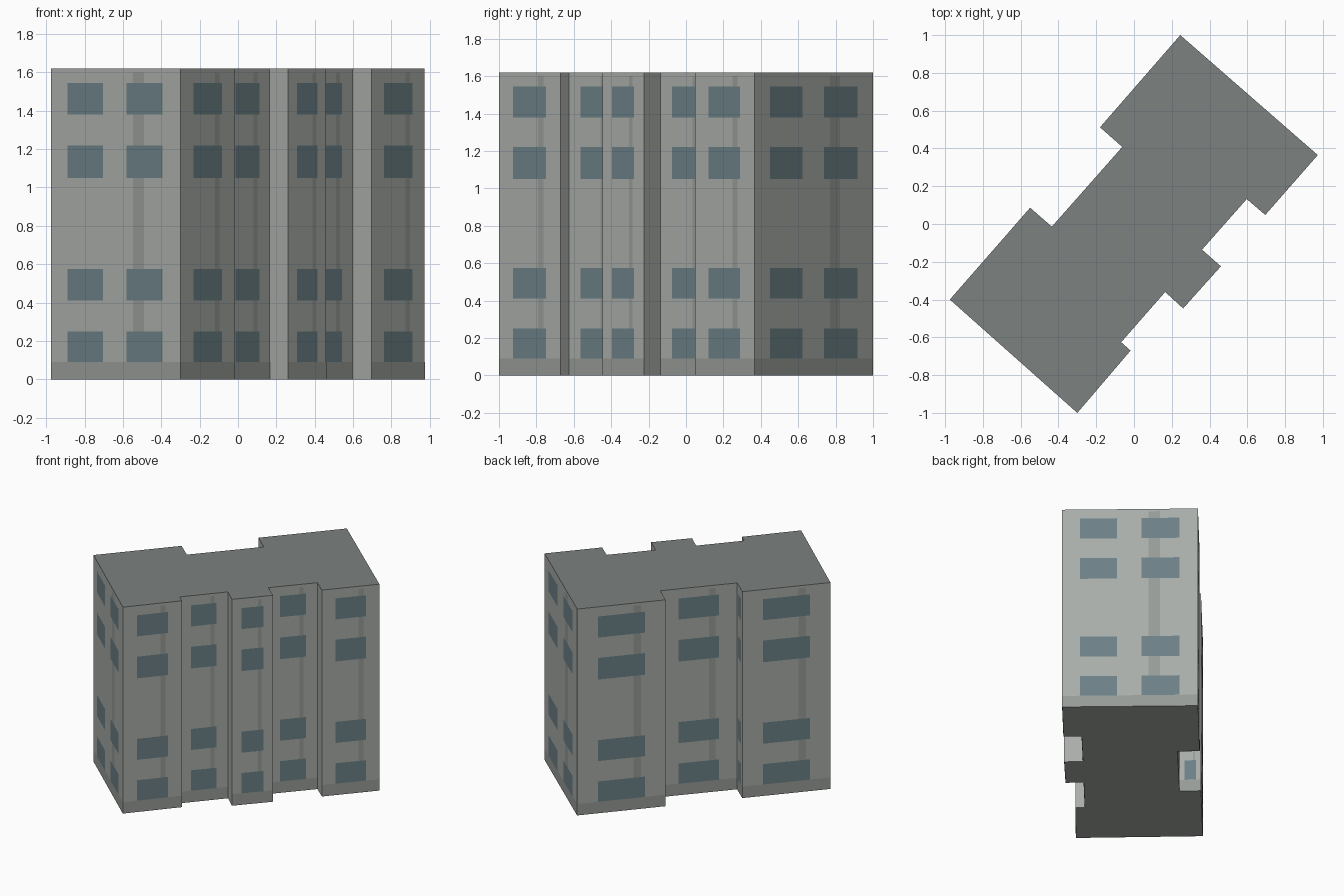
import bpy, bmesh
from mathutils import Vector

if "Cube" in bpy.data.objects:
    bpy.data.objects.remove(bpy.data.objects["Cube"])

HEIGHT = 1.62
BASE_TOP = 0.09
ROWS = [(0.09, 0.25), (0.41, 0.575), (1.05, 1.22), (1.38, 1.545)]

# Footprint, counter-clockwise seen from above
FOOTPRINT = [(-0.975, -0.40), (-0.30, -1.0), (-0.018, -0.67), (-0.068, -0.626),
             (0.165, -0.36), (0.26, -0.447), (0.46, -0.224), (0.36, -0.136),
             (0.597, 0.132), (0.695, 0.048), (0.973, 0.365), (0.245, 1.0),
             (-0.18, 0.512), (-0.062, 0.408), (-0.435, -0.014), (-0.55, 0.086)]


def material(name, rgb):
    mat = bpy.data.materials.new(name)
    mat.diffuse_color = (*rgb, 1)
    mat.use_nodes = True
    mat.node_tree.nodes["Principled BSDF"].inputs["Base Color"].default_value = mat.diffuse_color
    return mat


def make_object(name, bm, *mats):
    mesh = bpy.data.meshes.new(name)
    bm.to_mesh(mesh)
    bm.free()
    for mat in mats:
        mesh.materials.append(mat)
    obj = bpy.data.objects.new(name, mesh)
    bpy.context.collection.objects.link(obj)
    return obj


def wall_panel(bm, a, b, t0, t1, z0, z1, offset):
    """Flat panel on the wall a-b, placed by fractions along the wall."""
    a, b = Vector((*a, 0)), Vector((*b, 0))
    d = (b - a).normalized()
    out = Vector((d.y, -d.x, 0)) * offset
    corners = [(t0, z0), (t1, z0), (t1, z1), (t0, z1)]
    bm.faces.new([bm.verts.new(a.lerp(b, t) + out + Vector((0, 0, z)))
                  for t, z in corners])


wall_grey = material("wall_grey", (0.40, 0.42, 0.40))
roof_grey = material("roof_grey", (0.20, 0.22, 0.21))
trim_grey = material("trim_grey", (0.31, 0.33, 0.31))
glass_blue = material("glass_blue", (0.15, 0.22, 0.24))

# Building block: extruded footprint with a darker flat roof
bm = bmesh.new()
bottom = bm.faces.new([bm.verts.new((x, y, 0)) for x, y in FOOTPRINT])
ext = bmesh.ops.extrude_face_region(bm, geom=[bottom], use_keep_orig=True)
bmesh.ops.translate(bm, vec=(0, 0, HEIGHT),
                    verts=[g for g in ext["geom"] if isinstance(g, bmesh.types.BMVert)])
bmesh.ops.recalc_face_normals(bm, faces=bm.faces)
for f in bm.faces:
    if f.normal.z > 0.9:
        f.material_index = 1
make_object("building_block", bm, wall_grey, roof_grey)

# Windows, vertical wall strips and plinth band on every wall wide enough
windows, strips, plinth = bmesh.new(), bmesh.new(), bmesh.new()
for i, a in enumerate(FOOTPRINT):
    b = FOOTPRINT[(i + 1) % len(FOOTPRINT)]
    length = (Vector(b) - Vector(a)).length
    if length < 0.14:
        continue
    # Long end walls carry two windows per row, the others one
    wide = length > 0.8 and i in (0, 10)
    spans = [(0.13, 0.405), (0.585, 0.865)] if wide else [(0.235, 0.765)]
    wall_panel(plinth, a, b, 0, 1, 0, BASE_TOP, 0.001)
    wall_panel(strips, a, b, 0.635, 0.72, BASE_TOP, 1.6, 0.001)
    for t0, t1 in spans:
        for z0, z1 in ROWS:
            wall_panel(windows, a, b, t0, t1, z0, z1, 0.002)

make_object("windows", windows, glass_blue)
make_object("wall_strips", strips, trim_grey)
make_object("plinth_band", plinth, trim_grey)
